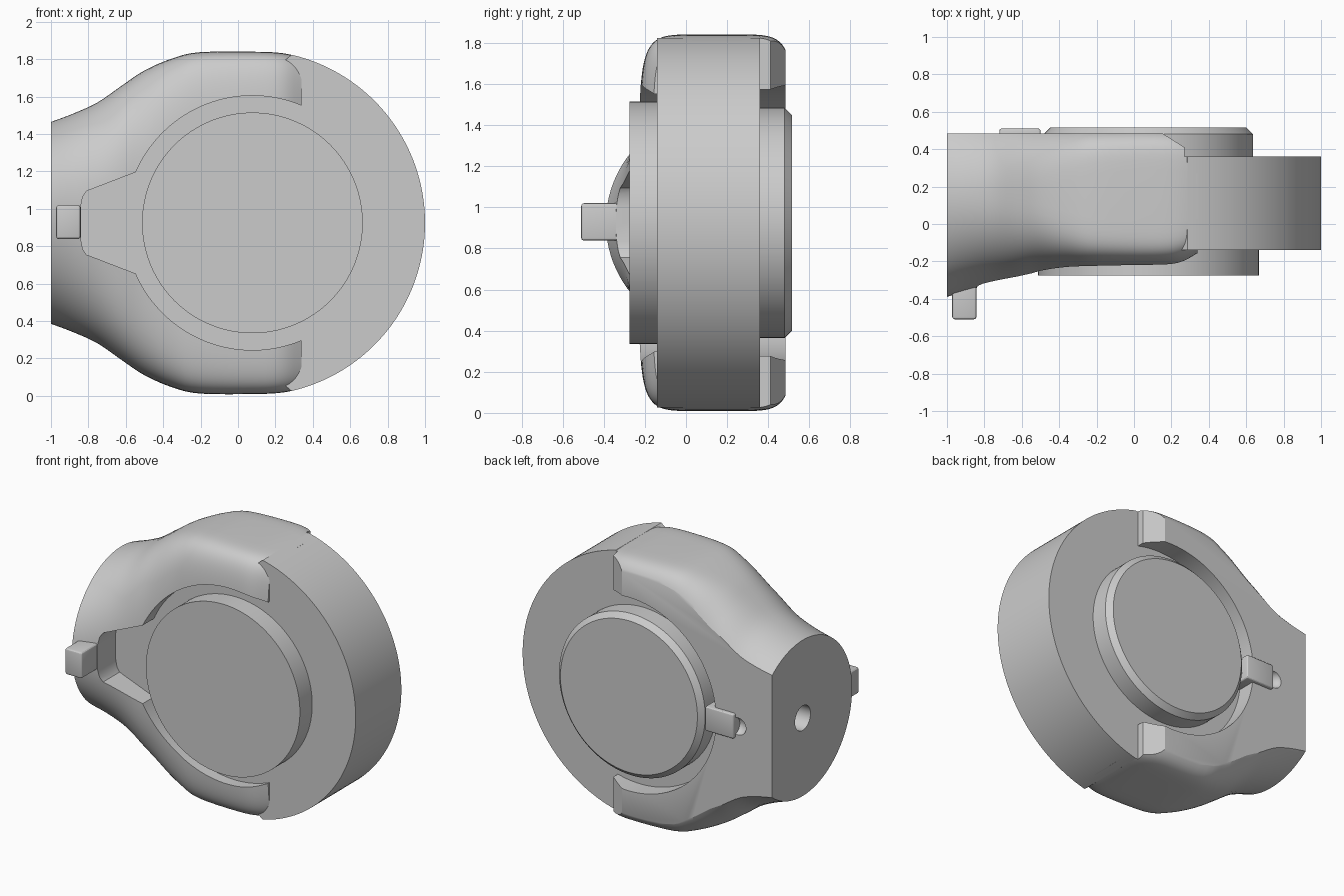
import bpy, bmesh, math
from mathutils import Matrix

cube = bpy.data.objects.get("Cube")
if cube:
    bpy.data.objects.remove(cube)

CX, CZ = 0.077, 0.925      # wheel axis
BACK = 0.485               # flat back of the housing

grey = bpy.data.materials.new("plain grey")
grey.use_nodes = True
colour = (0.6, 0.6, 0.6, 1)
grey.diffuse_color = colour
grey.node_tree.nodes["Principled BSDF"].inputs["Base Color"].default_value = colour


def finish(name, bm):
    bmesh.ops.recalc_face_normals(bm, faces=bm.faces)
    mesh = bpy.data.meshes.new(name)
    bm.to_mesh(mesh)
    bm.free()
    ob = bpy.data.objects.new(name, mesh)
    bpy.context.collection.objects.link(ob)
    mesh.materials.append(grey)
    return ob


def loft(name, rings):
    """Skin equal-length closed rings and cap both ends."""
    bm = bmesh.new()
    vs = [[bm.verts.new(p) for p in ring] for ring in rings]
    n = len(vs[0])
    for a, b in zip(vs, vs[1:]):
        for i in range(n):
            j = (i + 1) % n
            bm.faces.new((a[i], a[j], b[j], b[i]))
    bm.faces.new(vs[0])
    bm.faces.new(vs[-1])
    return finish(name, bm)


def prism(name, outline, y0, y1):
    return loft(name, [[(x, y, z) for x, z in outline] for y in (y0, y1)])


def circle(r, cx=CX, n=128):
    return [(cx + r * math.cos(math.tau * i / n), CZ + r * math.sin(math.tau * i / n))
            for i in range(n)]


def box(name, x, y, z, bevel=0.0):
    bm = bmesh.new()
    size = [b - a for a, b in (x, y, z)]
    mid = [(a + b) / 2 for a, b in (x, y, z)]
    bmesh.ops.create_cube(bm, size=1, matrix=Matrix.Translation(mid) @ Matrix.Diagonal((*size, 1)))
    if bevel:
        bmesh.ops.bevel(bm, geom=bm.edges[:], offset=bevel, segments=3, profile=0.5, affect='EDGES')
    return finish(name, bm)


def cut(target, cutter):
    mod = target.modifiers.new("cut", 'BOOLEAN')
    mod.operation, mod.solver, mod.object = 'DIFFERENCE', 'EXACT', cutter
    bpy.context.view_layer.objects.active = target
    bpy.ops.object.modifier_apply(modifier=mod.name)
    bpy.data.objects.remove(cutter)


def smooth(*obs):
    bpy.ops.object.select_all(action='DESELECT')
    for ob in obs:
        ob.select_set(True)
    bpy.context.view_layer.objects.active = obs[0]
    bpy.ops.object.shade_smooth_by_angle(angle=math.radians(28))


# Wheel: slightly smaller where the housing wraps it
rim = []
for x, z in circle(0.923, n=192):
    k = 0.885 / 0.923 if x < 0.27 else 1
    rim.append((CX + (x - CX) * k, CZ + (z - CZ) * k))
wheel = prism("wheel", rim, -0.14, 0.36)

# Hubs on both sides
front_hub = prism("front_hub", circle(0.59), -0.275, -0.1)
back_hub = loft("back_hub", [[(x, y, z) for x, z in circle(r)]
                             for r, y in ((0.56, 0.3), (0.56, 0.48), (0.525, 0.515))])

# Housing stations: x, half height, front y, squareness
stations = [(-1, .54, -.39, 2), (-.88, .585, -.352, 2.1), (-.75, .645, -.318, 2.3),
            (-.62, .735, -.288, 2.7), (-.5, .815, -.26, 3.2), (-.35, .88, -.238, 4.5),
            (-.2, .913, -.23, 6), (.1, .915, -.225, 7), (.24, .907, -.212, 7), (.34, .885, -.16, 7)]


def spline(t, column):
    """Catmull-Rom value of a station column."""
    i = min(int(t), len(stations) - 2)
    f = t - i
    a, b, c, d = (stations[max(0, min(len(stations) - 1, i + k))][column] for k in (-1, 0, 1, 2))
    return b + f * ((c - a) + f * ((2 * a - 5 * b + 4 * c - d) + f * (3 * b - a - 3 * c + d))) / 2


def section(t):
    x, h, front, n = (spline(t, k) for k in range(4))
    depth, ring = 0.15 - front, []
    for i in range(96):
        a = math.tau * (i + 0.5) / 96
        c, s = math.cos(a), math.sin(a)
        y = 0.15 + depth * math.copysign(abs(c) ** (2 / n), c)
        z = CZ + h * math.copysign(abs(s) ** (2 / n), s)
        ring.append((x, y, z))
    return ring


housing = loft("housing", [section(i / 4) for i in range(4 * (len(stations) - 1) + 1)])

# Flat back and chamfered rear arm ends
cut(housing, box("trim", (-2, 2), (BACK, 2), (-1, 3)))
wedge = [(.15, BACK + .001), (.15, 1), (1, 1), (1, .36), (.27, .36), (.27, .41)]
cut(housing, loft("trim", [[(x, y, z) for x, y in wedge] for z in (-1, 3)]))

# Front opening: round window joined to a tapered pocket
half = [(1, .68)]
for i in range(33):
    a = math.radians(90 + 66.5 * i / 32)
    half.append((CX + .68 * math.cos(a), .68 * math.sin(a)))
half += [(-.77, .185), (-.81, .17), (-.83, .14), (-.84, .09)]
window = [(x, CZ + z) for x, z in half] + [(x, CZ - z) for x, z in reversed(half)]
window[0], window[-1] = (CX + .68, CZ + .3), (CX + .68, CZ - .3)
right = [(CX + .68 * math.cos(math.radians(a)), .68 * math.sin(math.radians(a)))
         for a in range(2, 90, 2)]
half = right + half[1:]
window = [(x, CZ + z) for x, z in half] + [(x, CZ - z) for x, z in reversed(half)]
cut(housing, prism("trim", window, -1, -.139))

# Rear opening
cut(housing, prism("trim", circle(.67, .1), .359, 1))

# Cable hole in the flat end, and a dimple behind the rear latch
bm = bmesh.new()
bmesh.ops.create_cone(bm, cap_ends=True, segments=40, radius1=.085, radius2=.085, depth=.6,
                      matrix=Matrix.Translation((-1, .15, CZ)) @ Matrix.Rotation(math.pi / 2, 4, 'Y'))
cut(housing, finish("trim", bm))
bm = bmesh.new()
bmesh.ops.create_uvsphere(bm, u_segments=24, v_segments=16, radius=.06,
                          matrix=Matrix.Translation((-.74, BACK + .01, CZ)))
cut(housing, finish("trim", bm))

# Latches
front_latch = box("front_latch", (-.972, -.842), (-.51, -.25), (.838, 1.02), .015)
rear_latch = box("rear_latch", (-.72, -.5), (.33, .51), (.84, 1.01), .012)

smooth(wheel, front_hub, back_hub, housing, front_latch, rear_latch)
